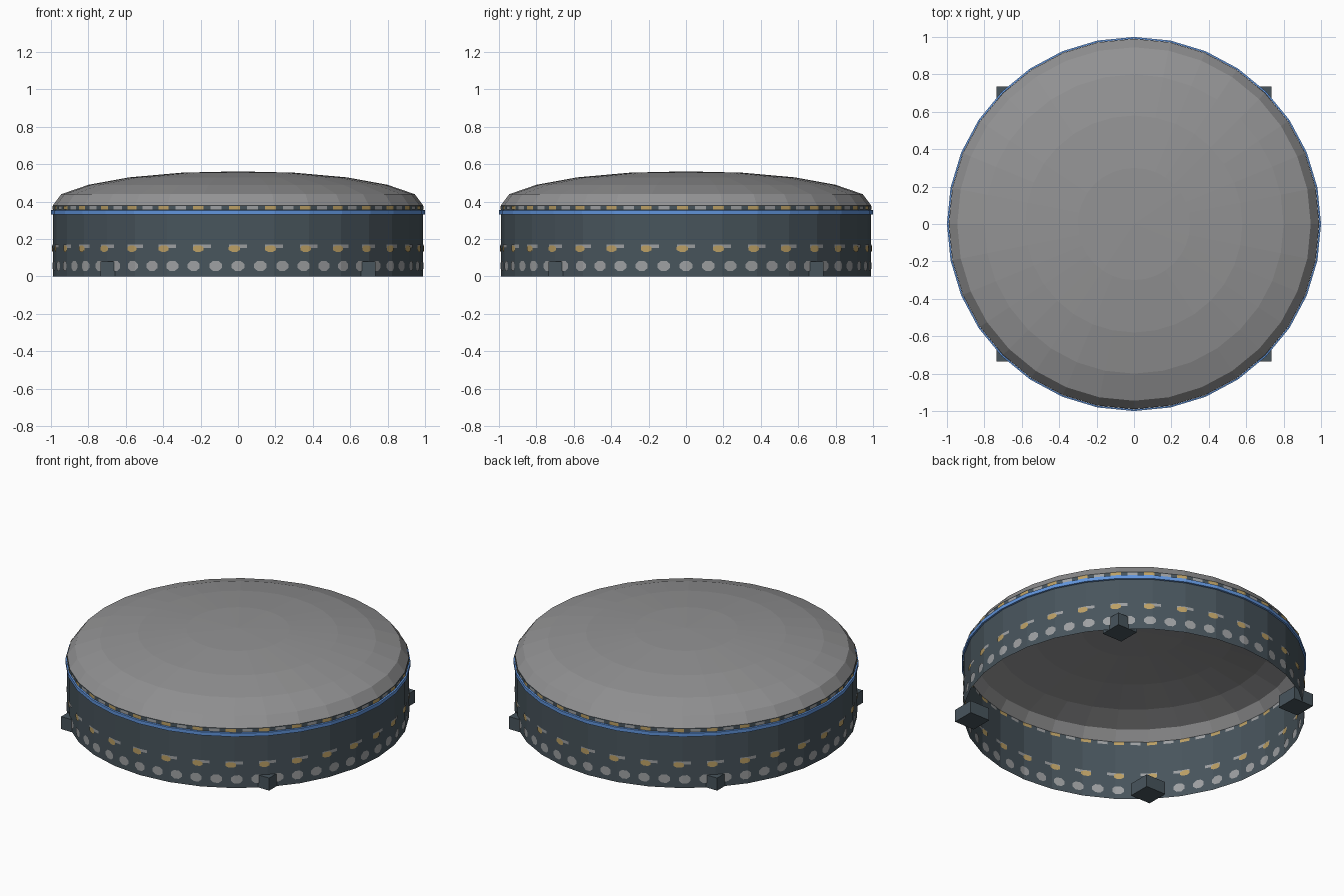
import bpy, bmesh, math

old = bpy.data.objects.get("Cube")
if old:
    bpy.data.objects.remove(old, do_unlink=True)

SIDES = 32
STEP = 2 * math.pi / SIDES
R = 0.99


def material(name, rgb):
    m = bpy.data.materials.new(name)
    m.use_nodes = True
    m.diffuse_color = (*rgb, 1)
    m.node_tree.nodes["Principled BSDF"].inputs["Base Color"].default_value = (*rgb, 1)
    m.node_tree.nodes["Principled BSDF"].inputs["Roughness"].default_value = 0.8
    return m


slate = material("dark slate", (0.065, 0.09, 0.108))
grey = material("roof grey", (0.29, 0.29, 0.295))
pale = material("pale grey", (0.34, 0.35, 0.36))
gold = material("warm gold", (0.50, 0.35, 0.13))
blue = material("bright blue", (0.12, 0.30, 0.72))


def finish(name, bm, mat):
    mesh = bpy.data.meshes.new(name)
    bm.to_mesh(mesh)
    bm.free()
    mesh.materials.append(mat)
    ob = bpy.data.objects.new(name, mesh)
    bpy.context.collection.objects.link(ob)
    return ob


def wall_point(a, z, offset=0.0):
    """Point on the faceted wall at angle a, measured from the front."""
    local = a - (math.floor(a / STEP) + 0.5) * STEP
    r = R * math.cos(STEP / 2) / math.cos(local) + offset
    return (r * math.sin(a), -r * math.cos(a), z)


def lathe(name, profile, mat):
    """Turn a (radius, height) profile into a faceted shell."""
    bm = bmesh.new()
    rings = []
    for r, z in profile:
        if r == 0:
            rings.append([bm.verts.new((0, 0, z))] * SIDES)
        else:
            rings.append([bm.verts.new((r * math.sin(i * STEP), -r * math.cos(i * STEP), z))
                          for i in range(SIDES)])
    for lo, hi in zip(rings, rings[1:]):
        for i in range(SIDES):
            j = (i + 1) % SIDES
            corners = [lo[i], lo[j], hi[j], hi[i]]
            bm.faces.new(list(dict.fromkeys(corners)))
    return finish(name, bm, mat)


def add_patch(bm, a0, a1, z0, z1, lift, corner):
    """Thin marking that follows the wall facets, on the outside and inside."""
    cut = 0.28
    span = a1 - a0
    angles = {a0, a0 + cut * span, a1 - cut * span, a1}
    k = math.ceil(a0 / STEP)
    while k * STEP < a1:
        angles.add(k * STEP)
        k += 1
    angles = sorted(angles)

    def inset(a):
        edge = min(a - a0, a1 - a) / span
        return corner * max(0.0, 1 - edge / cut) * (z1 - z0)

    for side in (1, -1):
        low = [bm.verts.new(wall_point(a, z0 + inset(a), side * lift)) for a in angles]
        high = [bm.verts.new(wall_point(a, z1 - inset(a), side * lift)) for a in angles]
        for i in range(len(angles) - 1):
            quad = [low[i], low[i + 1], high[i + 1], high[i]]
            bm.faces.new(quad if side > 0 else quad[::-1])


def marking_row(name, count, shift, width, z0, z1, mat, lift=0.003, corner=0.0):
    bm = bmesh.new()
    for i in range(count):
        mid = i * 2 * math.pi / count + shift
        add_patch(bm, mid - width / 2, mid + width / 2, z0, z1, lift, corner)
    return finish(name, bm, mat)


# Open-bottomed wall and shallow faceted roof
lathe("outer_wall", [(R, 0), (R, 0.38)], slate)
lathe("domed_roof", [(R, 0.38), (0.945, 0.44), (0.80, 0.49), (0.58, 0.53),
                     (0.30, 0.555), (0, 0.562)], grey)

# Raised blue band below the roof
lathe("blue_band", [(R + 0.001, 0.33), (1.0, 0.332), (1.0, 0.354), (R + 0.001, 0.356)], blue)

# Row of rounded lights along the foot of the wall
marking_row("lower_lights", 52, 0, 0.068, 0.03, 0.083, pale, corner=0.3)

# Middle row: thin dashes with gold lamps
marking_row("middle_dashes", SIDES, 0.0, 0.10, 0.152, 0.17, pale)
marking_row("middle_lamps", SIDES, -0.02, 0.06, 0.132, 0.166, gold, lift=0.0045, corner=0.25)

# Top row: alternating gold and pale marks under the roof
marking_row("upper_lamps", SIDES, -0.02, 0.06, 0.358, 0.378, gold)
marking_row("upper_marks", SIDES, STEP / 2 - 0.02, 0.06, 0.358, 0.376, pale)

# Four block feet on the diagonals
for sx, x_name in ((1, "left"), (-1, "right")):
    for sy, y_name in ((-1, "front"), (1, "back")):
        bm = bmesh.new()
        bmesh.ops.create_cube(bm, size=1)
        bmesh.ops.scale(bm, vec=(0.14, 0.14, 0.08), verts=bm.verts)
        bmesh.ops.translate(bm, vec=(sx * 0.665, sy * 0.665, 0.04), verts=bm.verts)
        finish(f"{y_name}_{x_name}_foot", bm, slate)
